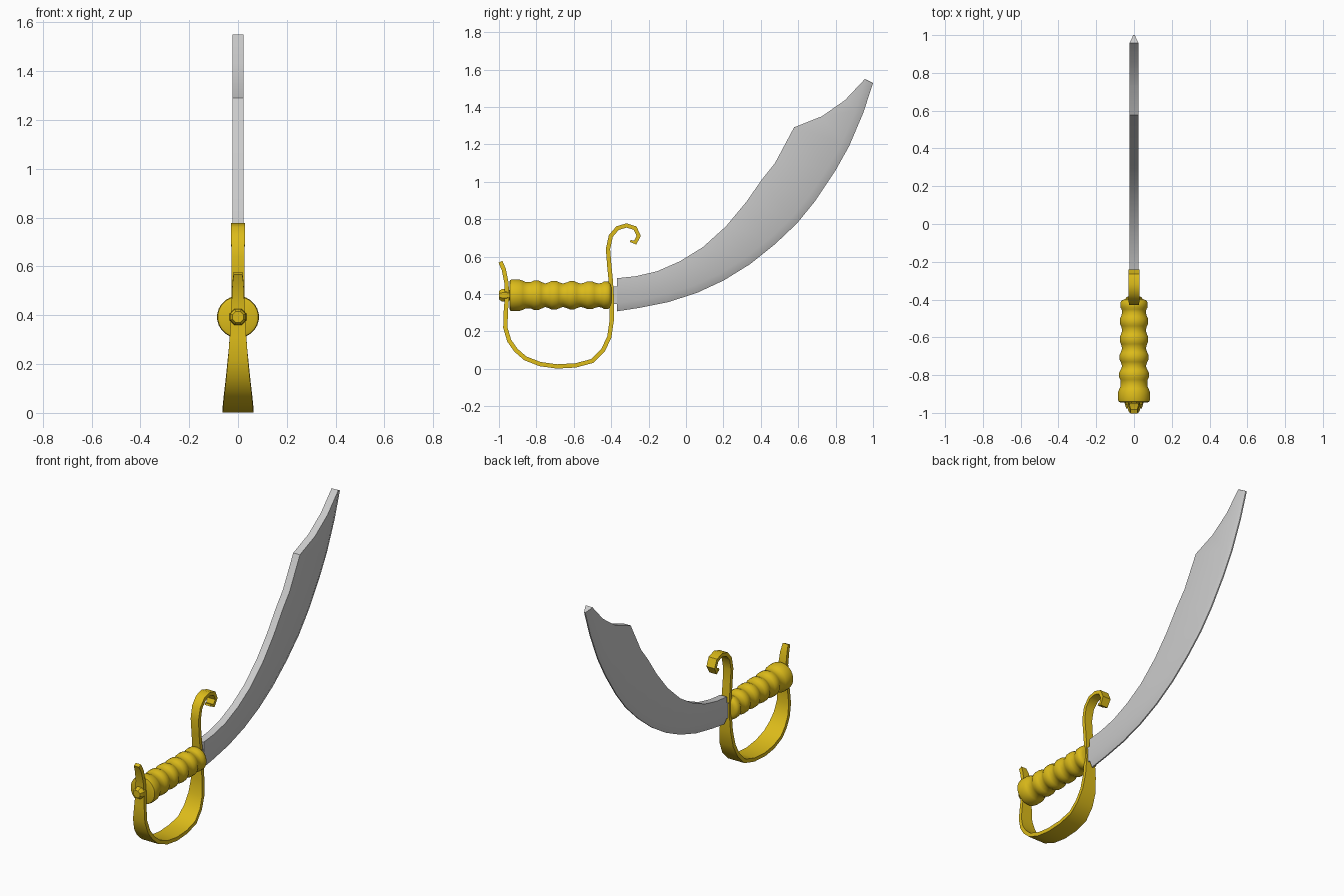
import bpy, bmesh
from math import cos, sin, pi
from mathutils import Vector

if "Cube" in bpy.data.objects:
    bpy.data.objects.remove(bpy.data.objects["Cube"])

gold = bpy.data.materials.new("gold")
gold.diffuse_color = (0.72, 0.5, 0.01, 1)
gold.use_nodes = True
gold.node_tree.nodes["Principled BSDF"].inputs["Base Color"].default_value = gold.diffuse_color
AXIS_Z = 0.393


def finish(name, bm, mat=None, angle=30):
    bmesh.ops.remove_doubles(bm, verts=bm.verts, dist=0.0005)
    bmesh.ops.recalc_face_normals(bm, faces=bm.faces)
    me = bpy.data.meshes.new(name)
    bm.to_mesh(me)
    bm.free()
    ob = bpy.data.objects.new(name, me)
    bpy.context.collection.objects.link(ob)
    if mat:
        me.materials.append(mat)
    bpy.ops.object.select_all(action='DESELECT')
    ob.select_set(True)
    bpy.context.view_layer.objects.active = ob
    bpy.ops.object.shade_smooth_by_angle(angle=angle * pi / 180)
    return ob


def loft(name, rings, mat=None, angle=30):
    """Skin closed rings of equal length and cap both ends."""
    bm = bmesh.new()
    vs = [[bm.verts.new(p) for p in r] for r in rings]
    n = len(rings[0])
    for a, b in zip(vs, vs[1:]):
        for i in range(n):
            j = (i + 1) % n
            bm.faces.new((a[i], a[j], b[j], b[i]))
    bm.faces.new(vs[0])
    bm.faces.new(vs[-1])
    return finish(name, bm, mat, angle)


def lathe(name, profile, sides, mat, angle=30):
    rings = [[(r * cos(2 * pi * (i + .5) / sides), y, AXIS_Z + r * sin(2 * pi * (i + .5) / sides))
              for i in range(sides)] for y, r in profile]
    return loft(name, rings, mat, angle)


def normals(pts):
    out = []
    for i in range(len(pts)):
        t = pts[min(i + 1, len(pts) - 1)] - pts[max(i - 1, 0)]
        out.append(Vector((-t.y, t.x)).normalized())
    return out


# Blade: spine, bevel ridge and cutting edge in the y-z plane
spine = [(-.37, .484), (-.267, .495), (-.155, .521), (-.032, .575), (.09, .65), (.214, .762),
         (.321, .89), (.408, 1.015), (.476, 1.10), (.578, 1.291), (.727, 1.35), (.85, 1.436), (.957, 1.55)]
edge = [(-.37, .307), (-.246, .326), (-.096, .356), (.059, .406), (.203, .473), (.342, .559),
        (.476, .666), (.594, .778), (.69, .896), (.797, 1.056), (.872, 1.19), (.947, 1.366), (1.0, 1.527)]
edge = [Vector(p) for p in edge]
T, W = 0.023, 0.004
rings = []
for i, (s, e, n) in enumerate(zip(spine, edge, normals(edge))):
    r = e + n * 0.042
    if i == 0:
        r.x = -.37
    if i == len(edge) - 1:
        r = Vector(s) + Vector((.002, -.003))
    rings.append([(-T, *s), (T, *s), (T, *r), (W, *e), (-W, *e), (-T, *r)])
loft("blade", rings, angle=25)

# Tang joining the blade to the guard
loft("blade_tang", [[(x, y, z) for x, z in ((-.02, .345), (.02, .345), (.02, .44), (-.02, .44))]
                    for y in (-.41, -.368)])

# Ribbed grip
prof = [(-.945, .07), (-.94, .083), (-.925, .086), (-.89, .085), (-.872, .078), (-.86, .072), (-.84, .071)]
for c, r in ((-.80, .079), (-.705, .077), (-.61, .076), (-.515, .075)):
    prof += [(c - .025, r - .006), (c - .013, r), (c + .013, r), (c + .025, r - .006), (c + .047, .063)]
prof += [(-.452, .066), (-.44, .073), (-.415, .073), (-.405, .066), (-.398, .05)]
lathe("grip", prof, 24, gold, 45)

# Faceted pommel nut
lathe("pommel", [(-.94, .03), (-.965, .037), (-.985, .035), (-1.0, .024)], 8, gold)

# Guard strap: y, z, half width, following tail, knuckle bow and front curl
path = [(-.992, .572, .018), (-.974, .53, .023), (-.96, .46, .026), (-.957, .39, .029), (-.963, .31, .034),
        (-.966, .22, .041), (-.945, .15, .048), (-.91, .10, .054), (-.86, .056, .059), (-.78, .025, .062),
        (-.69, .0125, .063), (-.59, .018, .062), (-.50, .042, .059), (-.443, .10, .054), (-.41, .17, .047),
        (-.397, .26, .038), (-.396, .37, .030), (-.402, .47, .027), (-.41, .55, .026), (-.417, .64, .027),
        (-.402, .71, .028), (-.366, .752, .029), (-.318, .766, .029), (-.272, .752, .029), (-.253, .71, .028),
        (-.272, .674, .025), (-.298, .684, .02)]
pts = [Vector(p[:2]) for p in path]
rings = []
for i, (c, n, p) in enumerate(zip(pts, normals(pts), path)):
    h = .006 if i == len(pts) - 1 else .0115
    w = p[2]
    a, b = c + n * h, c - n * h
    rings.append([(-w, *a), (w, *a), (w, *b), (-w, *b)])
loft("guard", rings, gold, 40)
